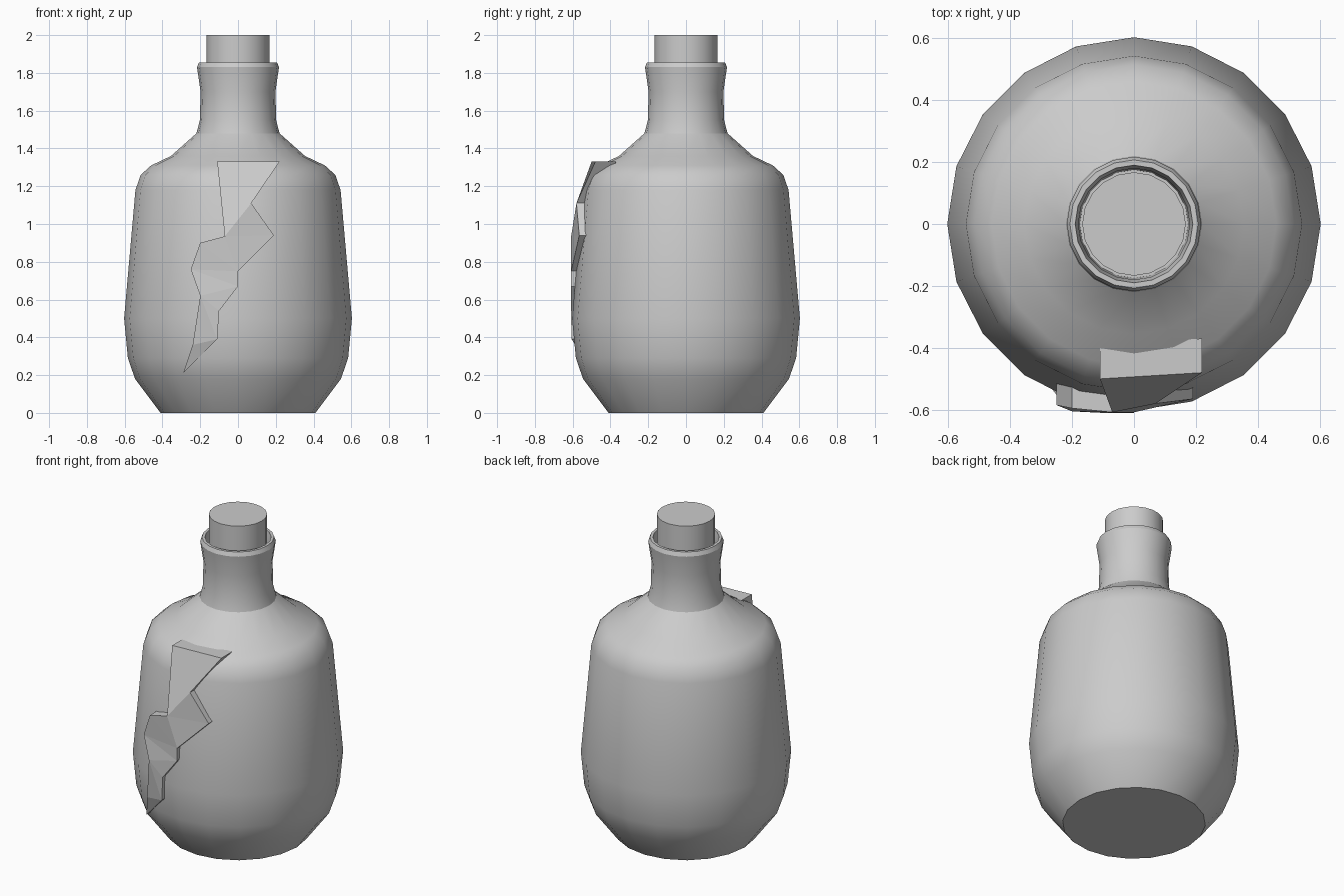
import bpy, bmesh
from math import sin, cos, pi, radians

if "Cube" in bpy.data.objects:
    bpy.data.objects.remove(bpy.data.objects["Cube"])


def finish(name, bm, smooth_angle=None):
    bmesh.ops.recalc_face_normals(bm, faces=bm.faces)
    mesh = bpy.data.meshes.new(name)
    bm.to_mesh(mesh)
    bm.free()
    obj = bpy.data.objects.new(name, mesh)
    bpy.context.collection.objects.link(obj)
    if smooth_angle:
        bpy.ops.object.select_all(action='DESELECT')
        obj.select_set(True)
        bpy.context.view_layer.objects.active = obj
        bpy.ops.object.shade_smooth_by_angle(angle=radians(smooth_angle))
    return obj


def lathe(name, profile, sides=20):
    """Revolve an (r, z) profile and cap both ends."""
    bm = bmesh.new()
    rings = [[bm.verts.new((r * cos(2 * pi * i / sides), r * sin(2 * pi * i / sides), z))
              for i in range(sides)] for r, z in profile]
    for a, b in zip(rings, rings[1:]):
        for i in range(sides):
            j = (i + 1) % sides
            bm.faces.new((a[i], a[j], b[j], b[i]))
    bm.faces.new(rings[0][::-1])
    bm.faces.new(rings[-1])
    return finish(name, bm, 29)


# Bottle: body, shoulder, neck, lip and inside of the mouth
lathe("bottle", [
    (0.41, 0), (0.545, 0.18), (0.583, 0.29), (0.603, 0.50), (0.543, 1.18),
    (0.515, 1.26), (0.46, 1.31), (0.355, 1.36), (0.22, 1.48), (0.202, 1.55),
    (0.198, 1.70), (0.217, 1.83), (0.207, 1.855), (0.19, 1.855), (0.18, 1.80), (0.175, 1.60)])

# Cork stopper
lathe("cork", [(0.167, 1.62), (0.167, 2.0)])

# Jagged bolt on the front: (x, front y, z) outline, clockwise from top left
outline = [
    (-0.11, -0.50, 1.33), (0.22, -0.48, 1.33), (0.07, -0.58, 1.11), (0.19, -0.565, 0.94),
    (0.0, -0.608, 0.75), (0.0, -0.61, 0.67), (-0.10, -0.61, 0.54), (-0.11, -0.605, 0.39),
    (-0.29, -0.50, 0.21), (-0.24, -0.565, 0.36), (-0.20, -0.605, 0.62), (-0.25, -0.585, 0.76),
    (-0.20, -0.595, 0.90), (-0.07, -0.608, 0.935)]
front_faces = [(0, 1, 2, 13), (13, 2, 3), (13, 3, 4), (13, 4, 12), (12, 4, 11), (11, 4, 5),
               (11, 5, 10), (10, 5, 6), (10, 6, 7), (10, 7, 9), (9, 7, 8)]
bm = bmesh.new()
front = [bm.verts.new(p) for p in outline]
back = [bm.verts.new((x, y + (0.11 if z > 1.3 else 0.07), z)) for x, y, z in outline]
for f in front_faces:
    bm.faces.new([front[i] for i in f])
    bm.faces.new([back[i] for i in reversed(f)])
for i in range(len(front)):
    j = (i + 1) % len(front)
    bm.faces.new((front[j], front[i], back[i], back[j]))
finish("lightning_bolt", bm)
